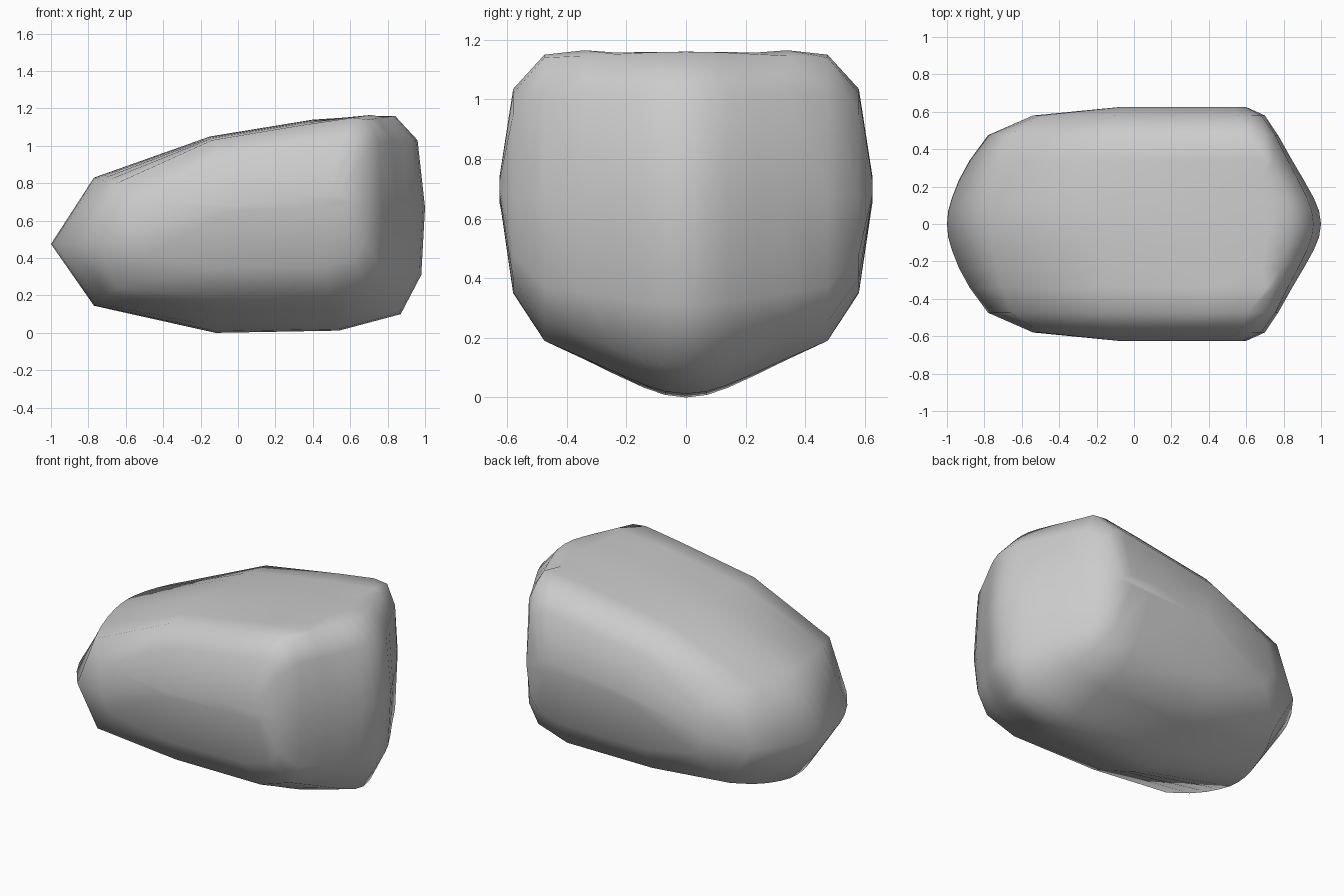
import bpy, bmesh

if "Cube" in bpy.data.objects:
    bpy.data.objects.remove(bpy.data.objects["Cube"])

# Lengthwise (x, z) outlines: keel plane, shoulder, side rim, side centre
keel = [(-1, .475), (-.77, .83), (-.15, 1.05), (.40, 1.14), (.71, 1.16), (.84, 1.16), (.96, 1.03),
        (1, .67), (.98, .31), (.87, .10), (.54, .012), (-.12, 0), (-.77, .145)]
shoulder = [(-.78, .485), (-.66, .795), (-.14, 1.03), (.37, 1.115), (.61, 1.15), (.70, 1.14), (.755, 1.02),
            (.77, .67), (.755, .37), (.69, .255), (.49, .19), (-.10, .19), (-.64, .24)]
rim = [(-.54, .53), (-.50, .71), (-.10, .93), (.33, 1.0), (.56, 1.035), (.63, 1.02), (.68, .95),
       (.70, .67), (.675, .48), (.62, .40), (.46, .355), (-.10, .35), (-.48, .42)]
side = [(-.08, .66), (-.07, .68), (0, .70), (.30, .73), (.48, .745), (.54, .74), (.58, .73),
        (.60, .70), (.58, .68), (.54, .67), (.40, .67), (.10, .66), (-.05, .65)]
round_points = (0, 1, 2, 3, 4, 12)   # nose and top fall away more gently


def blend(t, t_round):
    out = []
    for i, (p, q) in enumerate(zip(keel, shoulder)):
        k = t_round if i in round_points else t
        out.append((p[0] + (q[0] - p[0]) * k, p[1] + (q[1] - p[1]) * k))
    return out


# Slices from the middle outwards, then mirrored across y
half = [(y, blend(t, r)) for y, t, r in
        ((0, 0, 0), (.07, .045, .03), (.14, .17, .12), (.235, .40, .29), (.34, .67, .55), (.475, 1, 1))]
# upper back edge stays level until it is close to the shoulder
half[4][1][4] = (.71, 1.165)
half += [(.58, rim), (.625, side)]
slices = [(-y, p) for y, p in reversed(half[1:])] + half

bm = bmesh.new()
rings = [[bm.verts.new((x, y, z)) for x, z in prof] for y, prof in slices]
n = len(keel)
for a, b in zip(rings, rings[1:]):
    for i in range(n):
        j = (i + 1) % n
        bm.faces.new((a[i], a[j], b[j], b[i]))
bm.faces.new(rings[0])
bm.faces.new(rings[-1])
bmesh.ops.recalc_face_normals(bm, faces=bm.faces)
for f in bm.faces:
    f.smooth = True

# Rounded boulder body
mesh = bpy.data.meshes.new("boulder")
bm.to_mesh(mesh)
bm.free()
boulder = bpy.data.objects.new("boulder", mesh)
bpy.context.collection.objects.link(boulder)
